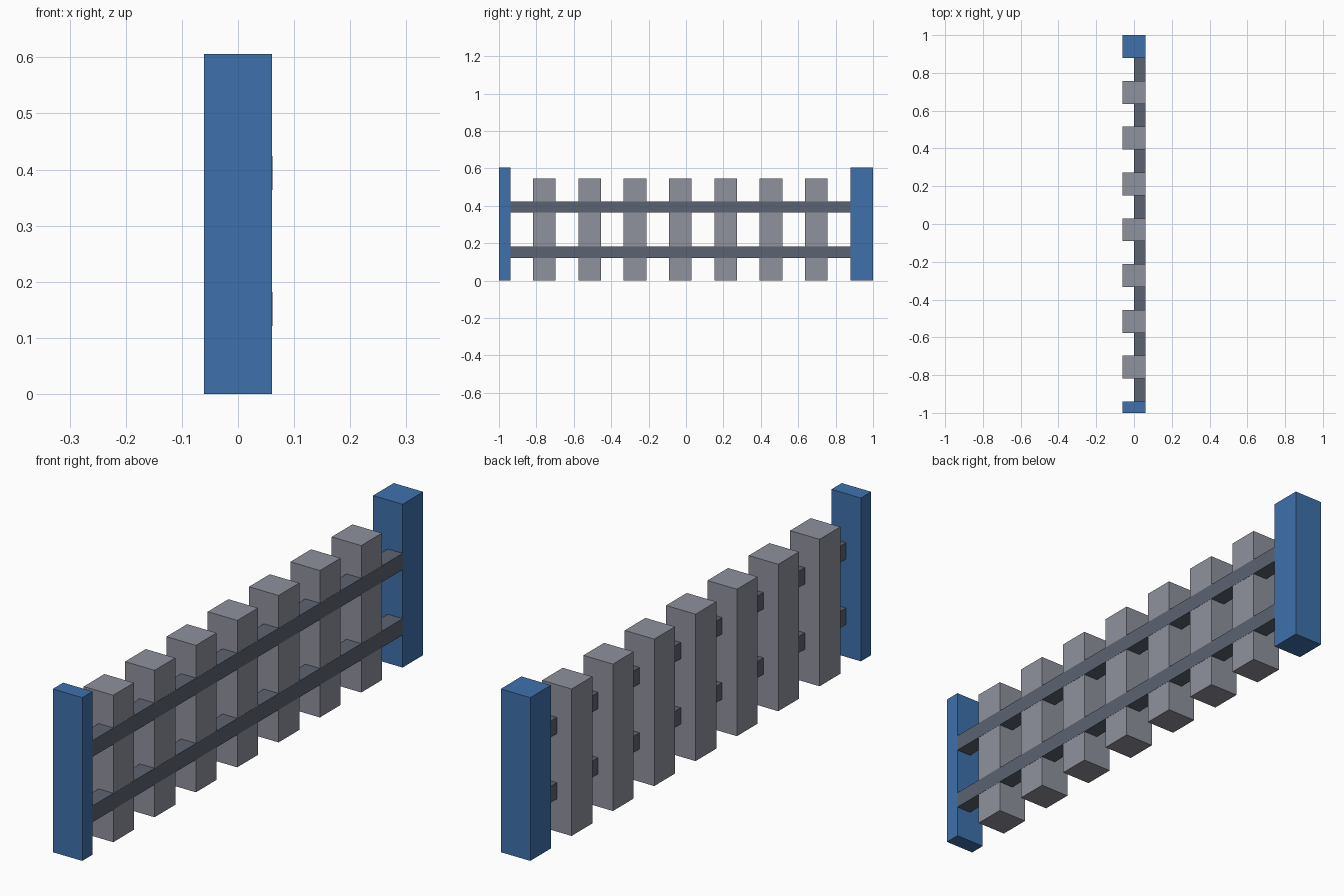
import bpy
import bmesh
from mathutils import Vector

cube = bpy.data.objects.get("Cube")
if cube:
    bpy.data.objects.remove(cube, do_unlink=True)

U = 2 / 33  # the fence is laid out on a grid of 33 units


def linear(c):
    c /= 255
    return c / 12.92 if c <= 0.04045 else ((c + 0.055) / 1.055) ** 2.4


def material(name, *rgb):
    mat = bpy.data.materials.new(name)
    mat.use_nodes = True
    colour = [linear(c) for c in rgb] + [1]
    mat.diffuse_color = colour
    mat.node_tree.nodes["Principled BSDF"].inputs["Base Color"].default_value = colour
    return mat


def box(name, low, high, mat):
    """Box between two corners given in grid units."""
    low, high = Vector(low) * U, Vector(high) * U
    bm = bmesh.new()
    bmesh.ops.create_cube(bm, size=1)
    bmesh.ops.scale(bm, vec=high - low, verts=bm.verts)
    mesh = bpy.data.meshes.new(name)
    bm.to_mesh(mesh)
    bm.free()
    mesh.materials.append(mat)
    obj = bpy.data.objects.new(name, mesh)
    obj.location = (low + high) / 2
    bpy.context.collection.objects.link(obj)
    return obj


blue = material("post blue", 62, 113, 172)
grey = material("picket grey", 143, 145, 157)
slate = material("rail slate", 92, 99, 113)

END = 16.5

# End posts: a half-width one at the front, a full one at the back
box("front_post", (-1, -END, 0), (1, 1 - END, 10), blue)
box("back_post", (-1, END - 2, 0), (1, END, 10), blue)

# Pickets
for i in range(7):
    y = 3 - END + 4 * i
    box(f"picket_{i + 1}", (-1, y, 0), (1, y + 2, 9), grey)

# Rails, just proud of the picket faces
for name, z in (("lower_rail", 2), ("upper_rail", 6)):
    box(name, (0, 1 - END, z), (1.01, END - 2, z + 1), slate)
